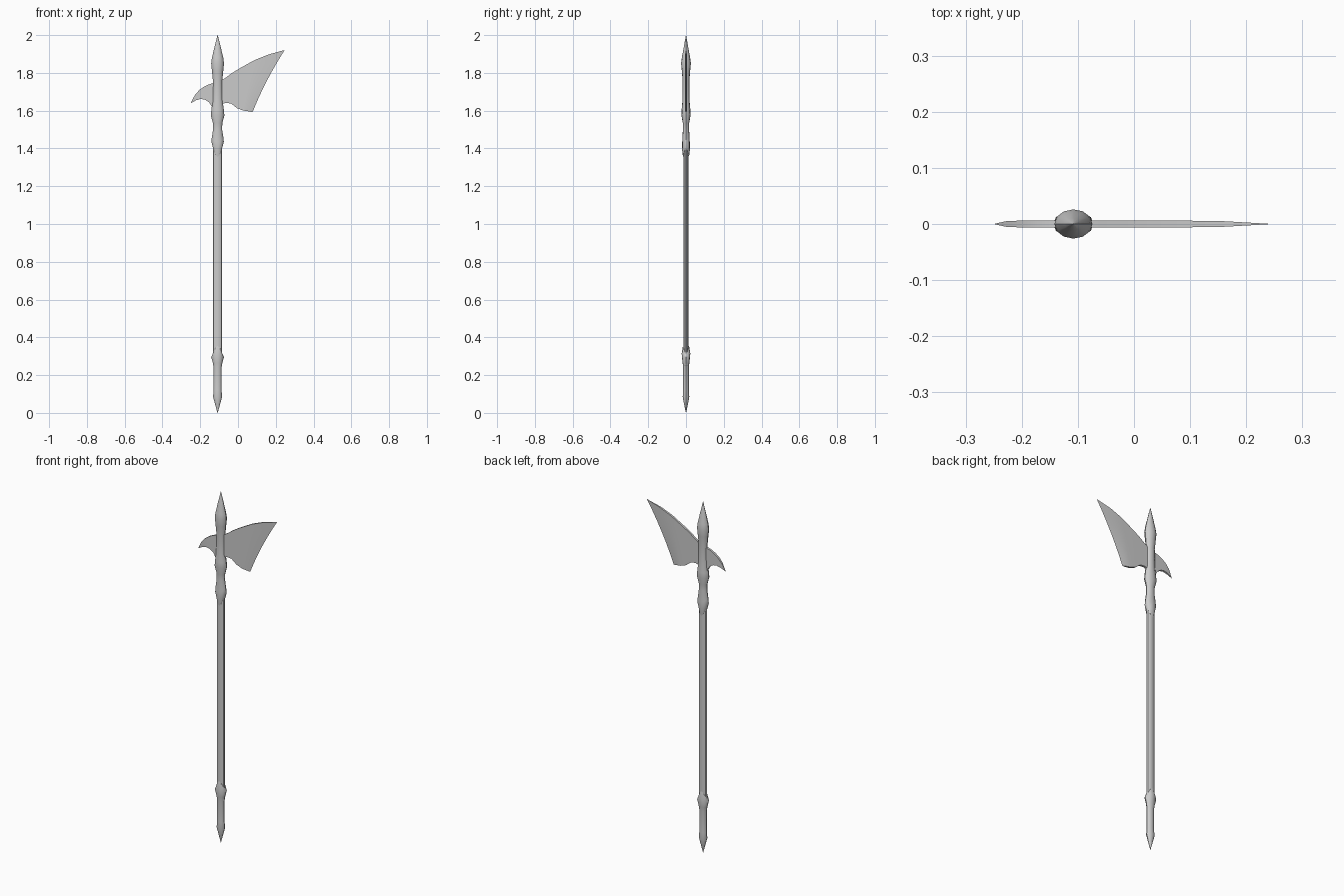
import bpy, bmesh, math

if "Cube" in bpy.data.objects:
    bpy.data.objects.remove(bpy.data.objects["Cube"])

CX = -0.108   # x of the pole axis


def finish(bm, name, angle=35):
    bmesh.ops.remove_doubles(bm, verts=bm.verts, dist=1e-5)
    bmesh.ops.recalc_face_normals(bm, faces=bm.faces)
    me = bpy.data.meshes.new(name)
    bm.to_mesh(me)
    bm.free()
    ob = bpy.data.objects.new(name, me)
    bpy.context.collection.objects.link(ob)
    bpy.ops.object.select_all(action='DESELECT')
    ob.select_set(True)
    bpy.context.view_layer.objects.active = ob
    bpy.ops.object.shade_smooth_by_angle(angle=math.radians(angle))
    return ob


def oval_lathe(name, rings, n=12):
    """Rings are (z, x radius, y radius, z shift at front and back)."""
    bm = bmesh.new()
    loops = []
    for z, rx, ry, dz in rings:
        loop = []
        for i in range(n):
            a = 2 * math.pi * i / n
            s = math.sin(a)
            loop.append(bm.verts.new((CX + rx * math.cos(a), ry * s, z + dz * abs(s) ** 2)))
        loops.append(loop)
    for a, b in zip(loops, loops[1:]):
        for i in range(n):
            j = (i + 1) % n
            bm.faces.new((a[i], a[j], b[j], b[i]))
    bm.faces.new(loops[0])
    bm.faces.new(loops[-1])
    return finish(bm, name)


def blade(name, columns, n=6):
    """Columns are (top x, top z, bottom x, bottom z, bow, half thickness)."""
    bm = bmesh.new()
    sides = []
    for s in (1, -1):
        grid = []
        for tx, tz, bx, bz, bow, h in columns:
            col = []
            for i in range(n + 1):
                t = i / n
                col.append(bm.verts.new((tx + (bx - tx) * t - bow * 4 * t * (1 - t),
                                         s * h, tz + (bz - tz) * t)))
            grid.append(col)
        for a, b in zip(grid, grid[1:]):
            for i in range(n):
                bm.faces.new((a[i], a[i + 1], b[i + 1], b[i]))
        sides.append(grid)
    f, k = sides
    for i in range(len(columns) - 1):      # top and bottom rims
        for e in (0, n):
            bm.faces.new((f[i][e], f[i + 1][e], k[i + 1][e], k[i][e]))
    for i in range(n):                     # root cap
        bm.faces.new((f[0][i], f[0][i + 1], k[0][i + 1], k[0][i]))
    bmesh.ops.remove_doubles(bm, verts=bm.verts, dist=1e-5)
    bmesh.ops.dissolve_degenerate(bm, edges=bm.edges, dist=1e-5)
    return finish(bm, name, 20)


# Wooden shaft
oval_lathe("shaft", [(0.25, .024, .013, 0), (1.48, .024, .013, 0)])

# Head socket with pointed lower rim, bulbs and spear point
oval_lathe("head_socket", [
    (1.40, .0235, .016, -.045), (1.435, .033, .021, -.04), (1.455, .031, .020, -.02),
    (1.50, .024, .0165, 0), (1.535, .025, .017, 0), (1.575, .036, .024, 0),
    (1.605, .033, .023, 0), (1.65, .027, .019, 0), (1.70, .0255, .018, 0),
    (1.76, .025, .018, 0), (1.81, .030, .022, 0), (1.85, .034, .026, 0),
    (1.88, .030, .022, 0), (1.94, .016, .011, 0), (2.0, .0008, .0006, 0)])

# Butt cap with pointed upper rim and spike
oval_lathe("butt_cap", [
    (0.0, .0008, .0006, 0), (0.045, .013, .010, 0), (0.085, .024, .0175, 0),
    (0.12, .021, .015, 0), (0.24, .021, .015, 0), (0.265, .025, .018, 0),
    (0.295, .034, .023, .02), (0.315, .0235, .016, .04)])

# Axe blade
blade("axe_blade", [
    (-.10, 1.752, -.10, 1.63, 0, .006), (-.06, 1.778, -.065, 1.641, 0, .006),
    (-.035, 1.797, -.037, 1.638, 0, .006), (.01, 1.825, -.005, 1.613, 0, .006),
    (.09, 1.869, .03, 1.60, .003, .006), (.16, 1.897, .052, 1.597, .006, .005),
    (.247, 1.921, .077, 1.592, .010, 0)])

# Curved back spike
blade("back_spike", [
    (-.10, 1.75, -.10, 1.59, 0, .006), (-.135, 1.745, -.135, 1.614, 0, .006),
    (-.158, 1.738, -.152, 1.643, 0, .006), (-.18, 1.727, -.174, 1.658, 0, .006),
    (-.205, 1.709, -.197, 1.662, 0, .006), (-.228, 1.683, -.222, 1.655, 0, .005),
    (-.25, 1.641, -.249, 1.640, 0, 0)], 3)
